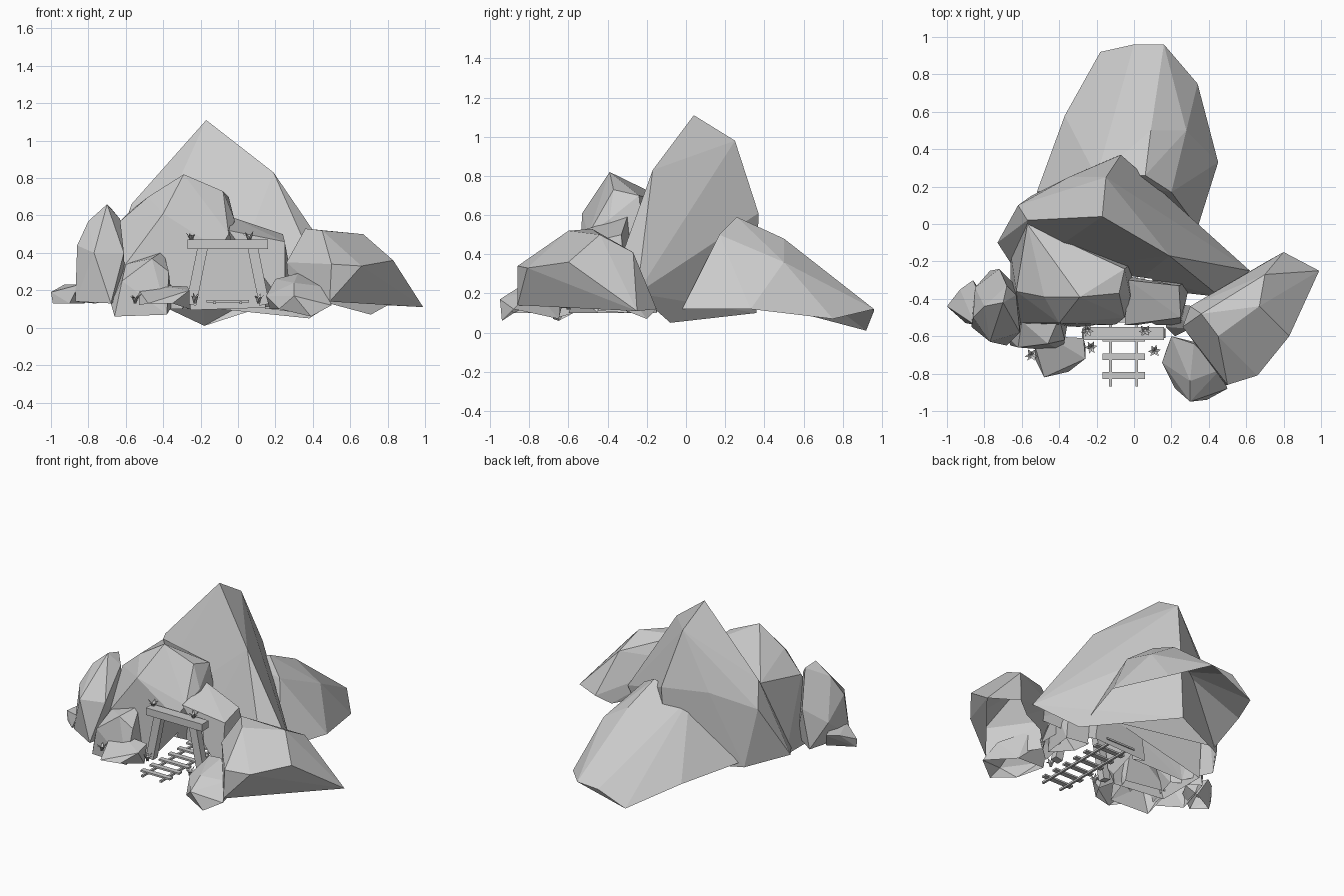
import bpy, bmesh, math, random
from mathutils import Vector, Matrix

random.seed(4)
if bpy.data.objects.get("Cube"):
    bpy.data.objects.remove(bpy.data.objects["Cube"], do_unlink=True)


def make_material(name, color):
    mat = bpy.data.materials.new(name)
    mat.use_nodes = True
    mat.diffuse_color = color
    mat.node_tree.nodes["Principled BSDF"].inputs["Base Color"].default_value = color
    return mat


STONE = make_material("stone grey", (0.6, 0.6, 0.6, 1))


def finish(name, bm):
    """Turn a bmesh into a flat shaded object."""
    bmesh.ops.recalc_face_normals(bm, faces=bm.faces[:])
    mesh = bpy.data.meshes.new(name)
    bm.to_mesh(mesh)
    bm.free()
    mesh.materials.append(STONE)
    obj = bpy.data.objects.new(name, mesh)
    bpy.context.collection.objects.link(obj)
    return obj


def rock(name, *corners):
    """Faceted rock wrapped tightly around its corner points."""
    bm = bmesh.new()
    for corner in corners:
        bm.verts.new(corner)
    result = bmesh.ops.convex_hull(bm, input=bm.verts[:])
    loose = {v for v in result["geom_interior"] if isinstance(v, bmesh.types.BMVert)}
    bmesh.ops.delete(bm, geom=list(loose), context="VERTS")
    bmesh.ops.dissolve_limit(bm, angle_limit=math.radians(3),
                             verts=bm.verts[:], edges=bm.edges[:])
    return finish(name, bm)


def open_base(obj):
    """Apply the modifiers and remove the underside, leaving a hollow shell."""
    bm = bmesh.new()
    bm.from_object(obj, bpy.context.evaluated_depsgraph_get())
    under = [f for f in bm.faces
             if f.normal.z < -.6 and f.calc_center_median().z < .25]
    bmesh.ops.delete(bm, geom=under, context="FACES")
    obj.modifiers.clear()
    bm.to_mesh(obj.data)
    bm.free()


def add_box(bm, center, size, tilt=0):
    matrix = (Matrix.Translation(center) @ Matrix.Rotation(tilt, 4, "Y")
              @ Matrix.Diagonal((*size, 1)))
    bmesh.ops.create_cube(bm, size=1, matrix=matrix)


# Mountain: long rear slope and tall peak
slope = rock("rear_slope",
             (.06, .26, .59), (.2, .17, .5), (.09, .5, .48), (.28, .5, .36),
             (.16, .96, .12), (0, .96, .11), (-.18, .92, .01), (.34, .75, .07),
             (.45, .33, .12), (.34, -.02, .12), (-.37, .58, .1), (-.52, .17, .13),
             (-.2, .25, .52))
peak = rock("main_peak",
            (-.17, .04, 1.11), (-.15, .25, .98), (.19, -.17, .83), (-.07, .37, .61),
            (-.35, .25, .6), (-.57, .02, .66), (-.62, .1, .5), (-.73, -.1, .14),
            (-.62, -.27, .12), (.62, -.25, .2), (.46, -.39, .22), (.05, -.28, .46),
            (.38, -.08, .05), (-.1, .36, .1), (-.55, .15, .1))

# Rocks that frame the tunnel
hood = rock("tunnel_hood",
            (-.29, -.39, .82), (-.08, -.37, .73), (-.05, -.24, .7), (-.48, -.39, .7),
            (-.63, -.36, .57), (-.4, -.53, .61), (-.02, -.39, .58), (-.05, -.5, .5),
            (-.63, -.53, .3), (-.66, -.5, .1), (-.3, -.55, .1), (-.1, -.54, .42),
            (-.57, 0, .63), (-.66, -.15, .1), (0, -.2, .3))
shoulder = rock("tunnel_right_wall",
                (-.03, -.3, .59), (.24, -.33, .5), (.28, -.4, .3), (.25, -.5, .46),
                (.25, -.54, .12), (-.05, -.54, .52), (.03, -.25, .1), (.3, -.3, .1))

# Tunnel opening carved through the framing rocks
cutter = rock("tunnel_cutter", *[
    (x * (1 if z < .2 else .75) - .055, y, z)
    for x in (-.2, .2) for y in (-.8, -.2) for z in (-.1, .125, .43)])
cutter.hide_render = True
for obj in (peak, hood, shoulder):
    mod = obj.modifiers.new("tunnel", "BOOLEAN")
    mod.operation = "DIFFERENCE"
    mod.solver = "EXACT"
    mod.object = cutter

# Boulders to the right of the entrance
boulders = [
    rock("tall_boulder",
         (-.7, -.42, .66), (-.68, -.33, .64), (-.63, -.38, .58), (-.8, -.44, .57),
         (-.86, -.5, .44), (-.85, -.34, .3), (-.87, -.55, .14), (-.72, -.24, .4),
         (-.77, -.63, .4), (-.68, -.65, .13), (-.61, -.58, .4), (-.6, -.36, .14),
         (-.77, -.25, .13)),
    rock("small_side_boulder",
         (-1, -.44, .19), (-.99, -.45, .13), (-.93, -.35, .23), (-.86, -.3, .23),
         (-.82, -.36, .13), (-.85, -.54, .23), (-.9, -.53, .13), (-.8, -.45, .23)),
    rock("rounded_boulder",
         (-.4, -.5, .41), (-.6, -.52, .34), (-.46, -.64, .37), (-.62, -.66, .25),
         (-.68, -.6, .13), (-.66, -.65, .06), (-.38, -.68, .07), (-.37, -.62, .3),
         (-.35, -.5, .12), (-.68, -.48, .15)),
    rock("flat_stone",
         (-.53, -.65, .2), (-.46, -.6, .23), (-.27, -.61, .22), (-.26, -.72, .2),
         (-.35, -.79, .13), (-.48, -.82, .13), (-.53, -.72, .12), (-.26, -.65, .1)),
]

# Boulders to the left of the entrance
boulders += [
    rock("wide_boulder",
         (.36, -.48, .53), (.45, -.6, .52), (.67, -.44, .5), (.7, -.27, .41),
         (.3, -.44, .38), (.47, -.39, .42), (.99, -.25, .11), (.8, -.15, .12),
         (.5, -.86, .34), (.66, -.81, .33), (.83, -.6, .36), (.49, -.86, .14),
         (.26, -.55, .35), (.28, -.55, .14), (.45, -.38, .14), (.71, -.2, .07)),
    rock("entrance_stone",
         (.2, -.6, .26), (.32, -.64, .29), (.15, -.74, .17), (.17, -.68, .1),
         (.3, -.84, .24), (.46, -.78, .22), (.5, -.88, .12), (.3, -.95, .17),
         (.39, -.94, .06), (.22, -.88, .1), (.4, -.65, .07)),
    rock("gap_stone",
         (.18, -.42, .28), (.32, -.44, .26), (.17, -.55, .17), (.3, -.56, .2),
         (.22, -.6, .1), (.38, -.45, .1)),
]

for obj in [slope, peak, hood, shoulder, *boulders]:
    open_base(obj)
bpy.data.objects.remove(cutter, do_unlink=True)

# Timber portal: two leaning posts under a beam
bm = bmesh.new()
mid = -.055
add_box(bm, (mid, -.585, .447), (.43, .07, .05))
for side in (-1, 1):
    add_box(bm, (mid + side * .165, -.585, .275), (.055, .05, .31), -side * .2)
finish("portal_frame", bm)

# Track: two rails with evenly spaced ties
bm = bmesh.new()
for side in (-1, 1):
    add_box(bm, (mid + side * .07, -.54, .133), (.015, .66, .014))
for i in range(7):
    add_box(bm, (mid, -.81 + i * .1, .142), (.225, .035, .012))
finish("rail_track", bm)

# Tufts of pointed grass blades
bm = bmesh.new()
for spot in [(-.25, -.57, .46), (.06, -.57, .46), (-.23, -.66, .13),
             (.11, -.68, .13), (-.55, -.7, .13)]:
    for i in range(6):
        turn = math.tau * i / 6 + random.uniform(-.3, .3)
        out = Vector((math.cos(turn), math.sin(turn), 0))
        across = Vector((-out.y, out.x, 0)) * .009
        base = Vector(spot)
        bend = base + out * .015 + Vector((0, 0, .03))
        tip = base + out * .035 + Vector((0, 0, random.uniform(.035, .06)))
        a, b, c, d, e = [bm.verts.new(p) for p in (
            base - across, base + across, bend + across, bend - across, tip)]
        bm.faces.new((a, b, c, d))
        bm.faces.new((d, c, e))
finish("grass_tufts", bm)
